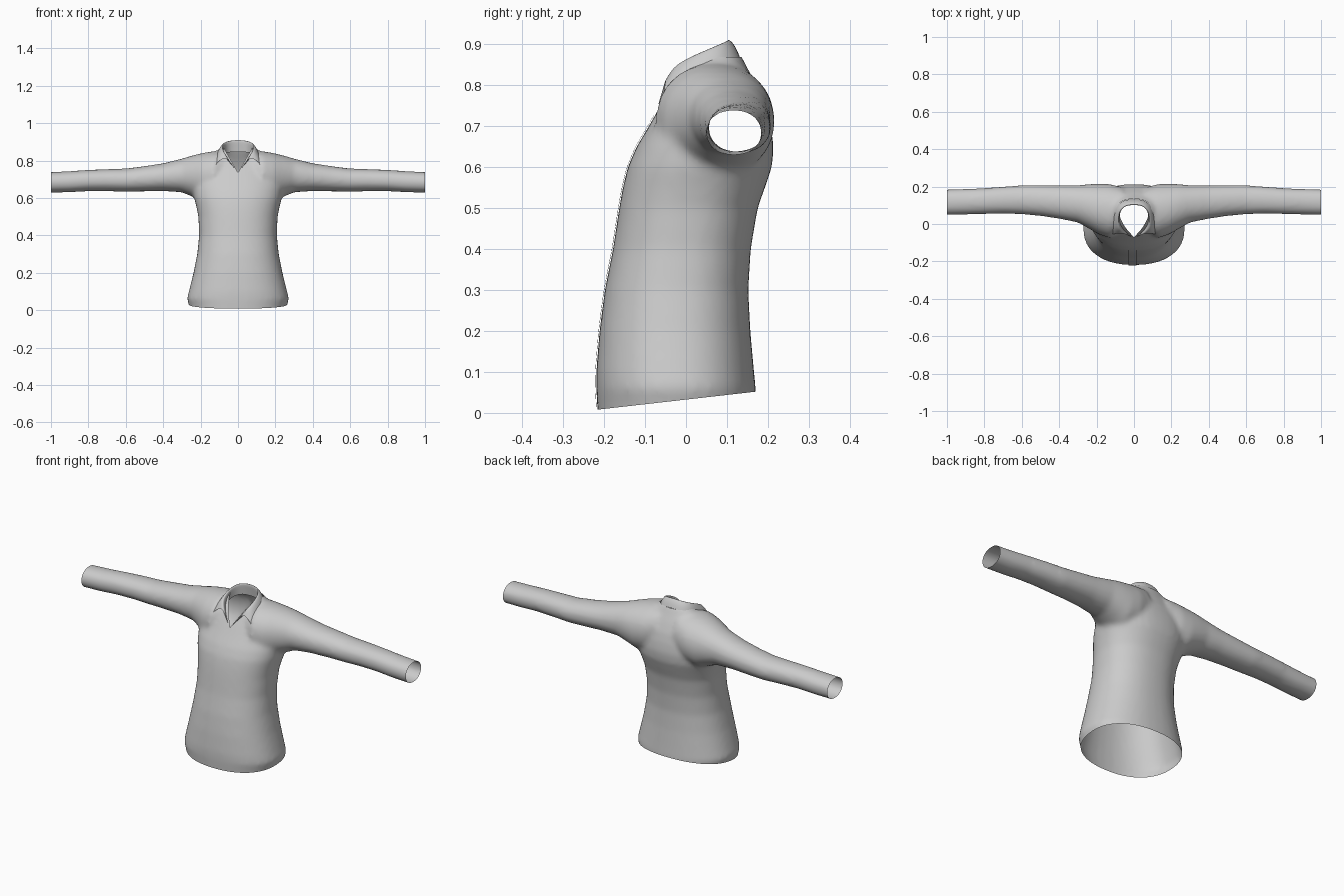
import bpy, bmesh
from math import cos, sin, pi, copysign
from mathutils import Vector

if "Cube" in bpy.data.objects:
    bpy.data.objects.remove(bpy.data.objects["Cube"])


def spow(v, e):
    return copysign(abs(v) ** e, v)


def loft(bm, rings):
    """Skin a list of point rings and cap both ends."""
    vr = [[bm.verts.new(p) for p in r] for r in rings]
    n = len(vr[0])
    for a, b in zip(vr, vr[1:]):
        for i in range(n):
            bm.faces.new((a[i], a[(i + 1) % n], b[(i + 1) % n], b[i]))
    bm.faces.new(vr[0][::-1])
    bm.faces.new(vr[-1])


def oval(lo1, hi1, lo2, hi2, power, n=40):
    for i in range(n):
        t = 2 * pi * i / n
        yield ((lo1 + hi1) / 2 + (hi1 - lo1) / 2 * spow(cos(t), power),
               (lo2 + hi2) / 2 + (hi2 - lo2) / 2 * spow(sin(t), power))


def add_object(name, bm):
    me = bpy.data.meshes.new(name)
    bm.to_mesh(me)
    bm.free()
    ob = bpy.data.objects.new(name, me)
    bpy.context.collection.objects.link(ob)
    return ob


def smooth(ob):
    for p in ob.data.polygons:
        p.use_smooth = True


# Torso sections: z, half width, front y, back y
TORSO = [(-.05, .25, -.212, .168), (.025, .262, -.217, .171), (.06, .273, -.219, .17),
         (.1, .263, -.219, .166), (.2, .238, -.211, .157), (.3, .218, -.198, .152),
         (.4, .208, -.178, .158), (.5, .212, -.163, .175), (.55, .222, -.154, .193),
         (.6, .235, -.142, .21), (.65, .24, -.12, .214), (.7, .235, -.09, .207),
         (.75, .21, -.062, .194), (.8, .17, -.032, .172), (.84, .125, -.002, .15),
         (.88, .08, .03, .13)]
# Sleeve sections: x, bottom z, top z, front y, back y
SLEEVE = [(.06, .62, .855, -.04, .195), (.13, .585, .85, -.075, .214), (.19, .58, .84, -.055, .216),
          (.24, .605, .828, -.025, .213), (.3, .63, .81, .008, .207), (.4, .637, .785, .028, .206),
          (.5, .635, .77, .043, .207), (.6, .633, .757, .052, .207), (.7, .636, .754, .055, .2),
          (.8, .636, .75, .053, .192), (.9, .63, .743, .05, .188), (1.05, .627, .736, .047, .183)]

bm = bmesh.new()
loft(bm, [[(x, y, z) for x, y in oval(-w, w, f, b, .88)] for z, w, f, b in TORSO])
for s in (-1, 1):
    loft(bm, [[(s * x, y, z) for y, z in oval(f, b, lo, hi, .94)]
              for x, lo, hi, f, b in SLEEVE])
bmesh.ops.recalc_face_normals(bm, faces=bm.faces)
body = add_object("shirt_body", bm)

# Fuse torso and sleeves into one soft surface
rm = body.modifiers.new("fuse", 'REMESH')
rm.mode = 'VOXEL'
rm.voxel_size = .012
sm = body.modifiers.new("soften", 'SMOOTH')
sm.factor = .5
sm.iterations = 8
dg = bpy.context.evaluated_depsgraph_get()
fused = bpy.data.meshes.new_from_object(body.evaluated_get(dg))
body.modifiers.clear()

# Open the hem, cuffs and neck
bm = bmesh.new()
bm.from_mesh(fused)


def cut(co, no, remove=True, keep=lambda c: True):
    faces = [f for f in bm.faces if keep(f.calc_center_median())]
    geom = set(faces)
    for f in faces:
        geom.update(f.edges)
        geom.update(f.verts)
    bmesh.ops.bisect_plane(bm, geom=list(geom), plane_co=co, plane_no=no, clear_outer=remove)


cut((0, -.215, .008), (0, .042, -.37))
for s in (-1, 1):
    cut((s, 0, 0), (s, 0, 0))
cut((0, 0, .868), (0, 0, 1))


def near_neck(c):
    return c.z > .69 and abs(c.x) < .13


tip, slope = .735, 1.75
for s in (-1, 1):
    cut((0, 0, tip), (s * slope, 0, -1), False, near_neck)
    cut((s * .075, 0, 0), (1, 0, 0), False, near_neck)
cut((0, .105, 0), (0, 1, 0), False, near_neck)
hole = []
for f in bm.faces:
    c = f.calc_center_median()
    if c.z > tip + slope * abs(c.x) and abs(c.x) < .075 and c.y < .105:
        hole.append(f)
bmesh.ops.delete(bm, geom=hole, context='FACES')
bm.to_mesh(fused)
bm.free()
body.data = fused
body.data.name = "shirt_body"
smooth(body)

# Folded collar: stand base, fold line and outer edge, from back to front
BASE = [(0, .108, .845), (.045, .105, .845), (.073, .075, .84), (.078, .03, .83),
        (.068, -.015, .815), (.045, -.045, .79), (.012, -.068, .75)]
FOLD = [(0, .1, .92), (.045, .096, .916), (.074, .07, .903), (.082, .03, .885),
        (.082, -.005, .868), (.077, -.03, .853), (.066, -.047, .822)]
EDGE = [(0, .132, .868), (.055, .13, .866), (.098, .095, .856), (.112, .045, .84),
        (.12, .005, .815), (.127, -.03, .785), (.13, -.056, .76)]
bm = bmesh.new()
rows = []
for b, f, e in zip(BASE, FOLD, EDGE):
    b, f, e = Vector(b), Vector(f), Vector(e)
    puff = (f + e) / 2 + Vector((e.x - f.x, e.y - f.y, .02)) * .15
    rows.append([bm.verts.new(p) for p in (b, (b + f) / 2, f, puff, e)])
for a, b in zip(rows, rows[1:]):
    for i in range(4):
        bm.faces.new((a[i], a[i + 1], b[i + 1], b[i]))
bmesh.ops.recalc_face_normals(bm, faces=bm.faces)
collar = add_object("collar", bm)
mir = collar.modifiers.new("mirror", 'MIRROR')
mir.use_clip = True
sub = collar.modifiers.new("round", 'SUBSURF')
sub.levels = sub.render_levels = 2
sub.boundary_smooth = 'PRESERVE_CORNERS'
smooth(collar)

# Front placket overlap, draped on the body
bm = bmesh.new()
rows = []
for i in range(41):
    z = .002 + .725 * i / 40
    rows.append([bm.verts.new((x, -.3, z)) for x in (-.028, -.014, 0, .014)])
for a, b in zip(rows, rows[1:]):
    for i in range(3):
        bm.faces.new((a[i], a[i + 1], b[i + 1], b[i]))
placket = add_object("front_placket", bm)
sw = placket.modifiers.new("drape", 'SHRINKWRAP')
sw.target = body
sw.wrap_method = 'PROJECT'
sw.use_project_y = True
sw.use_positive_direction = True
sw.wrap_mode = 'ABOVE_SURFACE'
sw.offset = .003
smooth(placket)
# Bottom row must land on cloth, so start just above the hem
for v in placket.data.vertices:
    v.co.z = .014 + (v.co.z - .002) * .98
